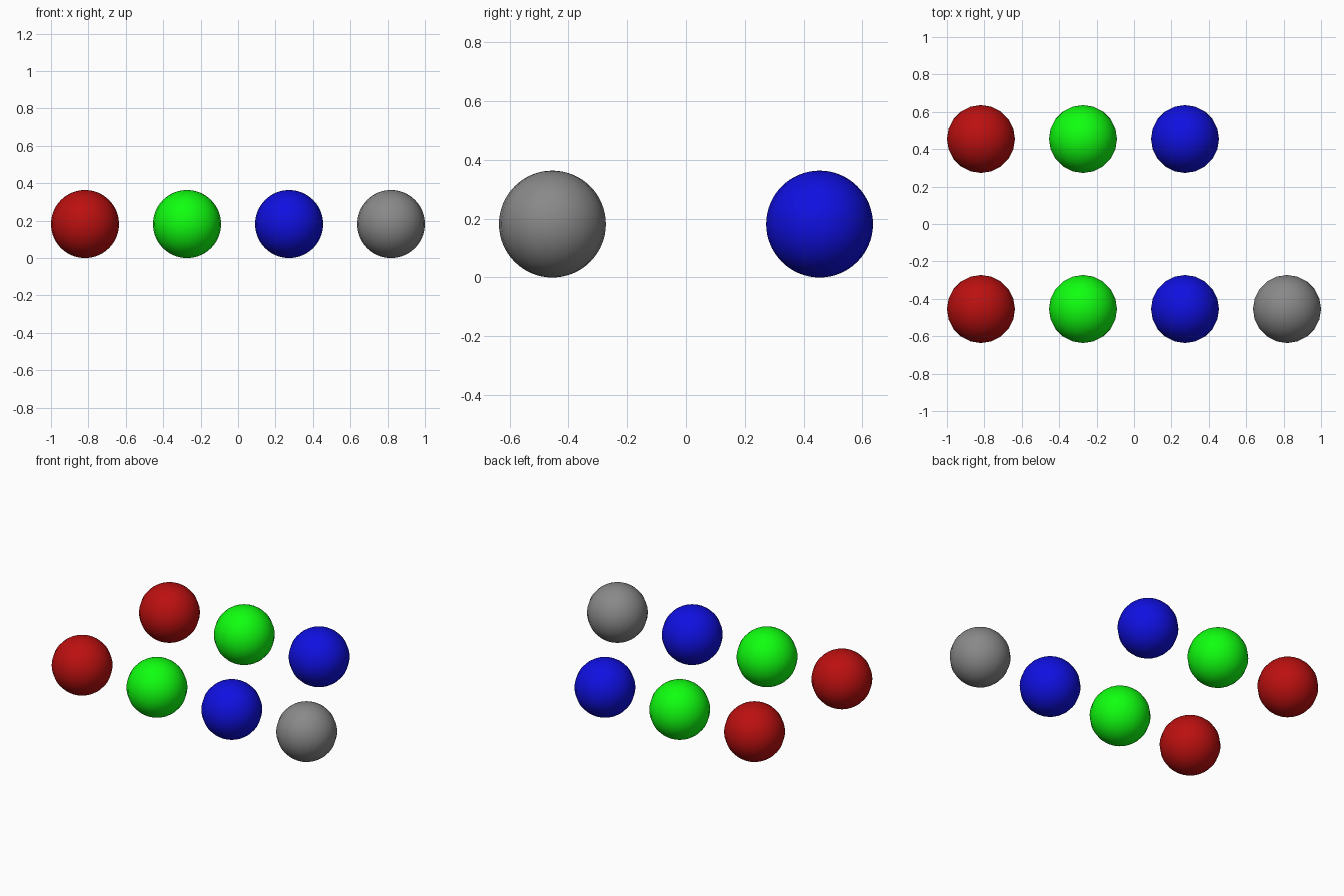
import bpy

if "Cube" in bpy.data.objects:
    bpy.data.objects.remove(bpy.data.objects["Cube"])

R = 2 / 11           # sphere radius
STEP = 3 * R         # column spacing
ROW = 2.5 * R        # row offset from centre


def material(name, rgb):
    mat = bpy.data.materials.new(name)
    mat.diffuse_color = (*rgb, 1)
    mat.use_nodes = True
    mat.node_tree.nodes["Principled BSDF"].inputs["Base Color"].default_value = mat.diffuse_color
    return mat


# Column colours from left to right
columns = [
    ("red", material("red", (0.5, 0.005, 0.005))),
    ("green", material("green", (0.005, 1.0, 0.005))),
    ("blue", material("blue", (0.005, 0.005, 0.75))),
    ("grey", material("grey", (0.25, 0.25, 0.25))),
]


def ball(name, x, y, mat):
    bpy.ops.mesh.primitive_uv_sphere_add(segments=20, ring_count=32, radius=R,
                                         location=(x, y, R))
    obj = bpy.context.object
    obj.name = name
    bpy.ops.object.shade_smooth()
    obj.data.materials.append(mat)


# Front row of four, back row of three (no grey ball)
for row, y, count in (("front", -ROW, 4), ("back", ROW, 3)):
    for i, (colour, mat) in enumerate(columns[:count]):
        ball(f"{row}_{colour}_ball", (i - 1.5) * STEP, y, mat)
